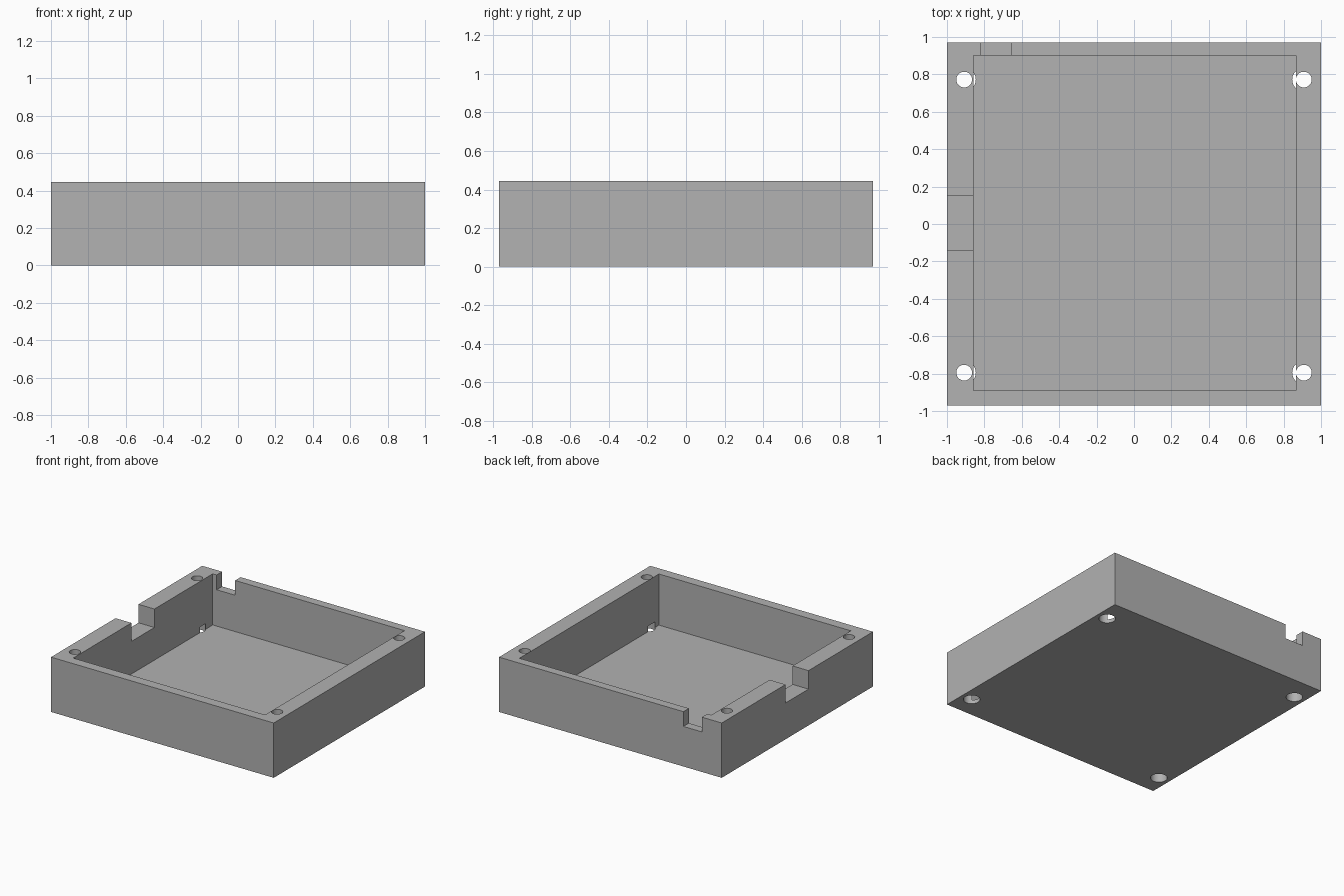
import bpy
import math

old = bpy.data.objects.get("Cube")
if old:
    bpy.data.objects.remove(old, do_unlink=True)

WIDTH, DEPTH, HEIGHT = 2.0, 1.94, 0.445
FLOOR = 0.03
TOP = HEIGHT + 0.1   # cutters overshoot the rim

grey = bpy.data.materials.new("plain_grey")
grey.use_nodes = True
colour = (0.445, 0.445, 0.445, 1)
grey.diffuse_color = colour
grey.node_tree.nodes["Principled BSDF"].inputs["Base Color"].default_value = colour


def box(name, x, y, z):
    """Box spanning the given (low, high) ranges."""
    bpy.ops.mesh.primitive_cube_add(size=1, location=[sum(r) / 2 for r in (x, y, z)])
    ob = bpy.context.object
    ob.name = name
    ob.scale = [r[1] - r[0] for r in (x, y, z)]
    bpy.ops.object.transform_apply(location=True, rotation=False, scale=True)
    ob.data.materials.append(grey)
    return ob


def cylinder(name, radius, x, y, z):
    bpy.ops.mesh.primitive_cylinder_add(vertices=48, radius=radius, depth=z[1] - z[0],
                                        location=(x, y, sum(z) / 2))
    ob = bpy.context.object
    ob.name = name
    ob.data.materials.append(grey)
    return ob


def cut(body, cutter):
    """Subtract the cutter from the body, then remove it."""
    cutter.hide_render = True
    mod = body.modifiers.new(cutter.name, 'BOOLEAN')
    mod.operation = 'DIFFERENCE'
    mod.solver = 'EXACT'
    mod.object = cutter
    bpy.context.view_layer.objects.active = body
    bpy.ops.object.modifier_apply(modifier=mod.name)
    bpy.data.objects.remove(cutter, do_unlink=True)


# Outer block of the open tray
tray = box("enclosure_tray", (-WIDTH / 2, WIDTH / 2), (-DEPTH / 2, DEPTH / 2), (0, HEIGHT))

# Inner cavity
cut(tray, box("cavity", (-0.857, 0.866), (-0.89, 0.9), (FLOOR, TOP)))

# Cable notches in the side wall and the back wall
cut(tray, box("side_notch", (-1.1, -0.8), (-0.143, 0.152), (HEIGHT - 0.15, TOP)))
cut(tray, box("back_notch", (-0.822, -0.656), (0.85, 1.1), (HEIGHT - 0.12, TOP)))

# Corner screw holes with recesses for the heads underneath
for x in (-0.908, 0.908):
    for y in (-0.795, 0.772):
        cut(tray, cylinder("screw_hole", 0.042, x, y, (-0.1, TOP)))
        cut(tray, cylinder("head_recess", 0.062, x, y, (-0.1, 0.075)))

# Smooth the hole walls and keep the edges sharp
bpy.ops.object.select_all(action='DESELECT')
tray.select_set(True)
bpy.context.view_layer.objects.active = tray
bpy.ops.object.shade_smooth_by_angle(angle=math.radians(30))
